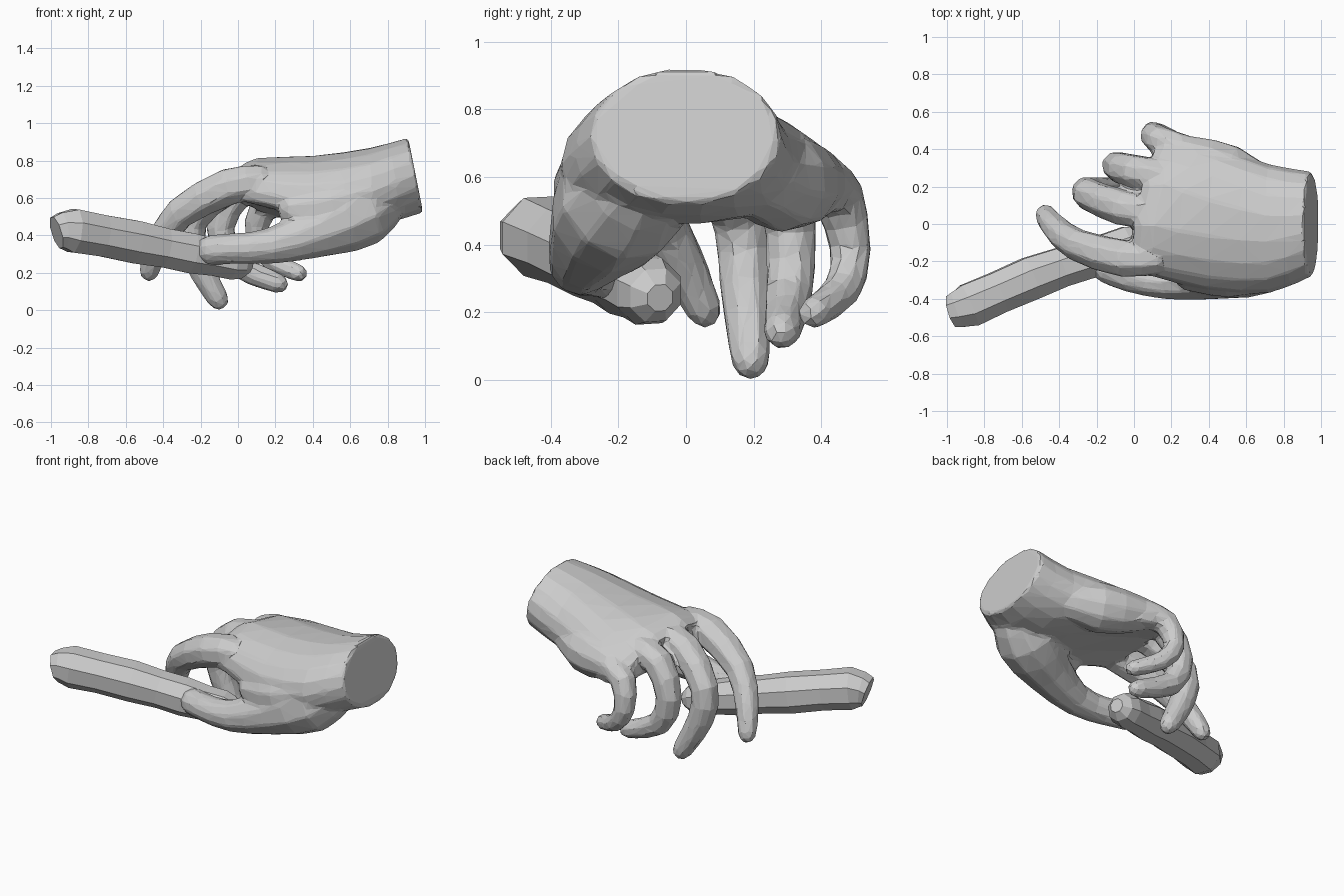
import bpy, bmesh, math
from mathutils import Vector

if "Cube" in bpy.data.objects:
    bpy.data.objects.remove(bpy.data.objects["Cube"])


def skin_rings(name, rings):
    """Bridge equal-length vertex rings into a closed flat-shaded mesh."""
    bm = bmesh.new()
    loops = [[bm.verts.new(p) for p in ring] for ring in rings]
    n = len(loops[0])
    for a, b in zip(loops, loops[1:]):
        for i in range(n):
            j = (i + 1) % n
            bm.faces.new((a[i], a[j], b[j], b[i]))
    bm.faces.new(loops[0][::-1])
    bm.faces.new(loops[-1])
    bmesh.ops.recalc_face_normals(bm, faces=bm.faces)
    mesh = bpy.data.meshes.new(name)
    bm.to_mesh(mesh)
    bm.free()
    obj = bpy.data.objects.new(name, mesh)
    bpy.context.collection.objects.link(obj)
    return obj


def spline(keys, steps=2):
    """Catmull-Rom through keys of any dimension."""
    k = [Vector(p) for p in keys]
    k = [2 * k[0] - k[1]] + k + [2 * k[-1] - k[-2]]
    out = []
    for a, b, c, d in zip(k, k[1:], k[2:], k[3:]):
        for s in range(steps):
            t = s / steps
            out.append(b + (c - a) * t / 2 + (2 * a - 5 * b + 4 * c - d) * t * t / 2
                       + (3 * b - 3 * c + d - a) * t ** 3 / 2)
    return out + [k[-2]]


def tube(name, keys, n=8, swell=0):
    """Loft along (x, y, z, radius) keys and round off the far end."""
    path = spline(keys)
    pts = [p.to_3d() for p in path]
    rad = [p[3] * (1 + swell * (-1) ** i) for i, p in enumerate(path)]
    end, r = (pts[-1] - pts[-2]).normalized(), rad[-1]
    for ahead, shrink in ((.6, .8), (1, .4)):
        pts.append(path[-1].to_3d() + end * r * ahead)
        rad.append(r * shrink)
    rings = []
    for k, c in enumerate(pts):
        t = (pts[min(k + 1, len(pts) - 1)] - pts[max(k - 1, 0)]).normalized()
        u = Vector((0, 1, 0))
        u = (u - t * u.dot(t)).normalized()
        v = t.cross(u)
        rings.append([c + (u * math.cos(a) + v * math.sin(a)) * rad[k]
                      for a in ((i + .5) * math.tau / n for i in range(n))])
    return skin_rings(name, rings)


# Palm: cut wrist to knuckles, arched across and slanted along the knuckle line
# keys: x, y min, y max, z top, z bottom
keys = [(.95, -.28, .28, .925, .52), (.72, -.37, .32, .87, .46),
        (.4, -.36, .42, .83, .5), (.1, -.28, .48, .815, .57),
        (-.01, -.26, .45, .755, .6)]
rings = []
for x, y0, y1, z1, z0 in spline(keys):
    along = max(0, min(1, (.95 - x) / .8))  # 0 at the wrist, 1 at the knuckles
    square = 1 - .3 * along
    ring = []
    for i in range(18):
        a = i * math.tau / 18
        c, s = math.cos(a), math.sin(a)
        y = (y0 + y1) / 2 + (y1 - y0) / 2 * math.copysign(abs(c) ** square, c)
        h = (z1 - z0) / 2 * math.copysign(abs(s) ** square, s)
        slant = .38 * along ** 3 * max(0, y - .08)
        tilt = .2 * h * max(0, 1 - along * 2)
        ring.append((x + slant - tilt, y,
                     (z0 + z1) / 2 + h - .7 * along * (y - .02) ** 2))
    rings.append(ring)
hand = [skin_rings("hand", rings)]

# Thumb with its fleshy base, the web beside it, and the heel of the palm opposite
hand += [
    tube("thumb", [(.84, -.1, .64, .12), (.66, -.19, .53, .195), (.43, -.265, .425, .145),
                   (.18, -.31, .345, .097), (-.02, -.285, .33, .083),
                   (-.15, -.235, .32, .083)], n=10),
    tube("thumb_web", [(.7, -.2, .6, .17), (.48, -.25, .55, .15),
                       (.32, -.27, .54, .1)], n=10),
    tube("palm_heel", [(.82, .14, .62, .08), (.5, .28, .585, .15),
                       (.28, .37, .585, .11)], n=10)]

# Fingers, knuckle to tip
hand += [
    tube("index_finger", [(.14, -.18, .69, .09), (-.05, -.185, .66, .105),
                          (-.31, -.11, .52, .088), (-.43, -.01, .34, .072),
                          (-.472, .05, .215, .058)]),
    tube("middle_finger", [(.14, .05, .7, .09), (-.06, .085, .655, .098),
                           (-.245, .16, .48, .087), (-.225, .175, .28, .08),
                           (-.11, .19, .065, .062)]),
    tube("ring_finger", [(.18, .25, .67, .09), (0, .28, .63, .093),
                         (-.095, .31, .44, .08), (-.02, .305, .25, .073),
                         (.21, .283, .145, .057)]),
    tube("little_finger", [(.26, .4, .59, .085), (.13, .45, .54, .079),
                           (.1, .487, .38, .064), (.18, .46, .265, .058),
                           (.32, .38, .2, .05)])]

# Fuse the hand into one faceted skin
bpy.ops.object.select_all(action='DESELECT')
for part in hand:
    part.select_set(True)
bpy.context.view_layer.objects.active = hand[0]
bpy.ops.object.join()
body = bpy.context.object
fuse = body.modifiers.new("fuse", 'REMESH')
fuse.mode, fuse.voxel_size = 'VOXEL', .014
soften = body.modifiers.new("soften", 'SMOOTH')
soften.factor, soften.iterations = .5, 5
facet = body.modifiers.new("facet", 'DECIMATE')
facet.ratio = .05

# Held stick with a slightly rippled grip and a blunt outer end
tube("stick", [(-.97, -.468, .415, .09), (-.88, -.435, .425, .122),
               (-.55, -.29, .365, .12), (-.25, -.185, .305, .113),
               (-.03, -.11, .262, .103)], swell=.03)
